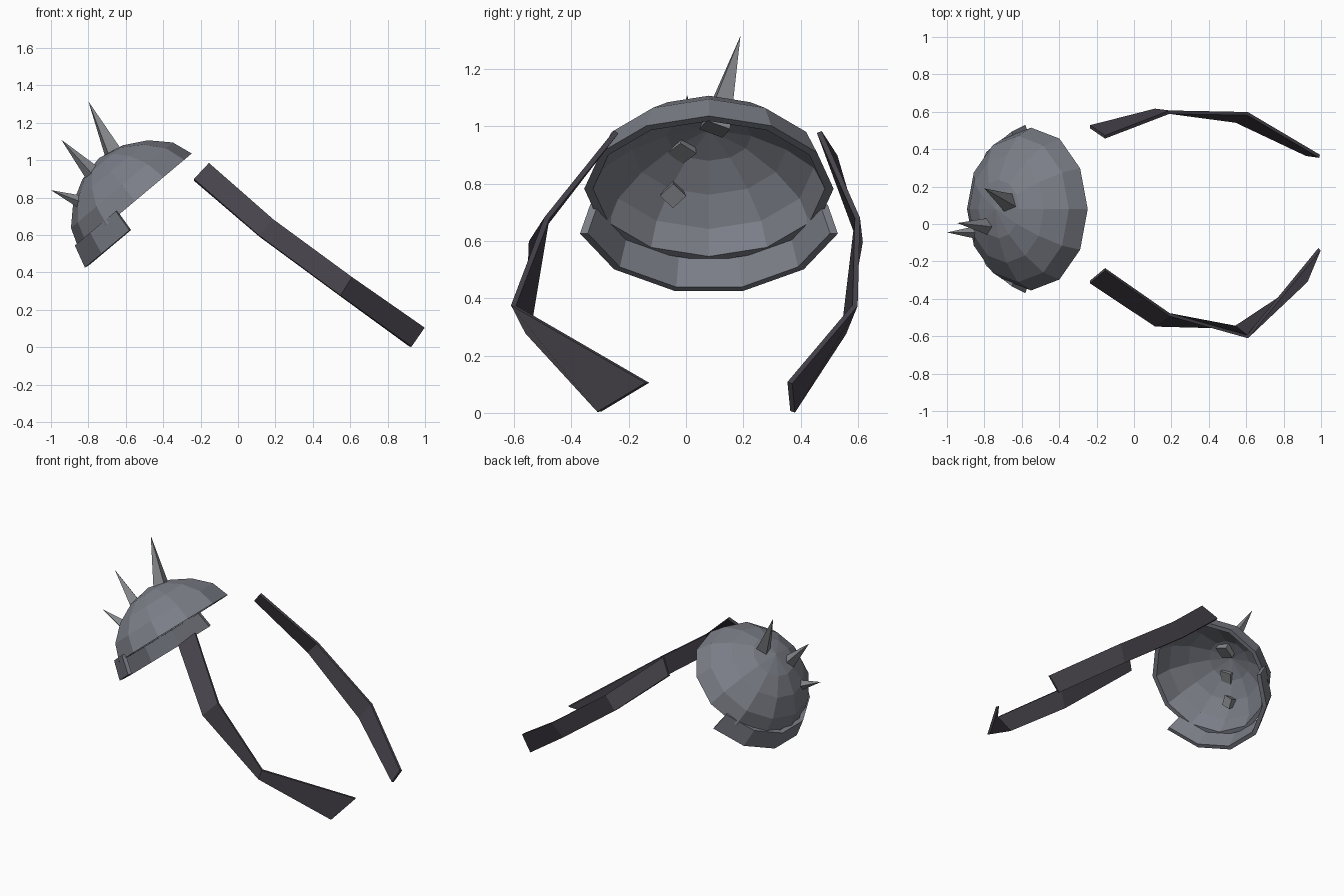
import bpy, bmesh
from math import radians, sin, cos, tau
from mathutils import Vector, Matrix

if "Cube" in bpy.data.objects:
    bpy.data.objects.remove(bpy.data.objects["Cube"])


def material(name, rgb):
    m = bpy.data.materials.new(name)
    m.use_nodes = True
    m.diffuse_color = (*rgb, 1)
    m.node_tree.nodes["Principled BSDF"].inputs["Base Color"].default_value = (*rgb, 1)
    return m


steel = material("blue grey steel", (0.2, 0.21, 0.245))
spike_steel = material("pale spike steel", (0.23, 0.24, 0.255))
leather = material("dark purple leather", (0.065, 0.057, 0.073))


def finish(name, bm, mat):
    bmesh.ops.remove_doubles(bm, verts=bm.verts, dist=0.0005)
    bmesh.ops.recalc_face_normals(bm, faces=bm.faces)
    mesh = bpy.data.meshes.new(name)
    bm.to_mesh(mesh)
    bm.free()
    mesh.materials.append(mat)
    ob = bpy.data.objects.new(name, mesh)
    bpy.context.collection.objects.link(ob)
    return ob


def loft(name, sections, mat, ring=False, loop=True, caps=False):
    """Skin a row of point sections; ring joins the last to the first."""
    bm = bmesh.new()
    rows = [[bm.verts.new(p) for p in s] for s in sections]
    n = len(rows[0])
    pairs = list(zip(rows, rows[1:]))
    if ring:
        pairs.append((rows[-1], rows[0]))
    for a, b in pairs:
        for i in range(n if loop else n - 1):
            j = (i + 1) % n
            bm.faces.new((a[i], a[j], b[j], b[i]))
    if caps:
        bm.faces.new(rows[0])
        bm.faces.new(rows[-1])
    return finish(name, bm, mat)


# Tilted frame shared by the dome and the band below it
SHOULDER = Matrix.Translation((-0.55, 0.08, 0.782)) @ Matrix.Rotation(radians(-40), 4, "Y")


def section(profile, angle, rx, ry):
    return [SHOULDER @ Vector((r * rx * cos(angle), r * ry * sin(angle), h)) for r, h in profile]


# Dome: twelve-sided shell with an inner wall
outer = [(1, 0), (0.9, 0.11), (0.66, 0.205), (0.36, 0.27), (0, 0.3)]
inner = [(0, 0.27), (0.34, 0.24), (0.62, 0.178), (0.84, 0.095), (0.93, 0)]
loft("shoulder_dome", [section(outer + inner, tau * i / 12, 0.395, 0.435) for i in range(12)],
     steel, ring=True, loop=True)

# Band: five flared plates around the lower half of the rim
band = [(0.92, 0.025), (1, -0.1), (0.94, -0.105), (0.86, 0.02)]
loft("lower_band", [section(band, radians(180 + a), 0.45, 0.468) for a in (-74, -45, -15, 15, 45, 74)],
     steel, caps=True)


# Spikes: four-sided pyramids piercing the dome
def spike(name, base, tip, radius):
    base, tip = Vector(base), Vector(tip)
    axis = tip - base
    bm = bmesh.new()
    place = Matrix.Translation((base + tip) / 2) @ axis.to_track_quat("Z", "Y").to_matrix().to_4x4()
    bmesh.ops.create_cone(bm, cap_ends=True, segments=4, radius1=radius, radius2=0,
                          depth=axis.length, matrix=place)
    finish(name, bm, spike_steel)


spike("upper_spike", (-0.645, 0.1, 0.99), (-0.8, 0.19, 1.315), 0.062)
spike("middle_spike", (-0.755, -0.015, 0.905), (-0.945, 0.005, 1.11), 0.052)
spike("lower_spike", (-0.79, -0.045, 0.757), (-1.0, -0.045, 0.84), 0.046)

# Straps: thin bent strips sharing one side outline
upper = [(-0.155, 0.98), (0.19, 0.68), (0.607, 0.375), (0.992, 0.105)]
lower = [(-0.235, 0.895), (0.113, 0.595), (0.545, 0.277), (0.922, 0.004)]


def strap(name, upper_y, lower_y):
    rows = [((ux, uy, uz), (lx, ly, lz))
            for (ux, uz), (lx, lz), uy, ly in zip(upper, lower, upper_y, lower_y)]
    ob = loft(name, rows, leather, loop=False)
    mod = ob.modifiers.new("thickness", "SOLIDIFY")
    mod.thickness = 0.018
    mod.offset = 0


strap("front_strap", (-0.243, -0.485, -0.602, -0.135), (-0.31, -0.54, -0.552, -0.303))
strap("back_strap", (0.465, 0.598, 0.59, 0.362), (0.52, 0.608, 0.55, 0.372))
